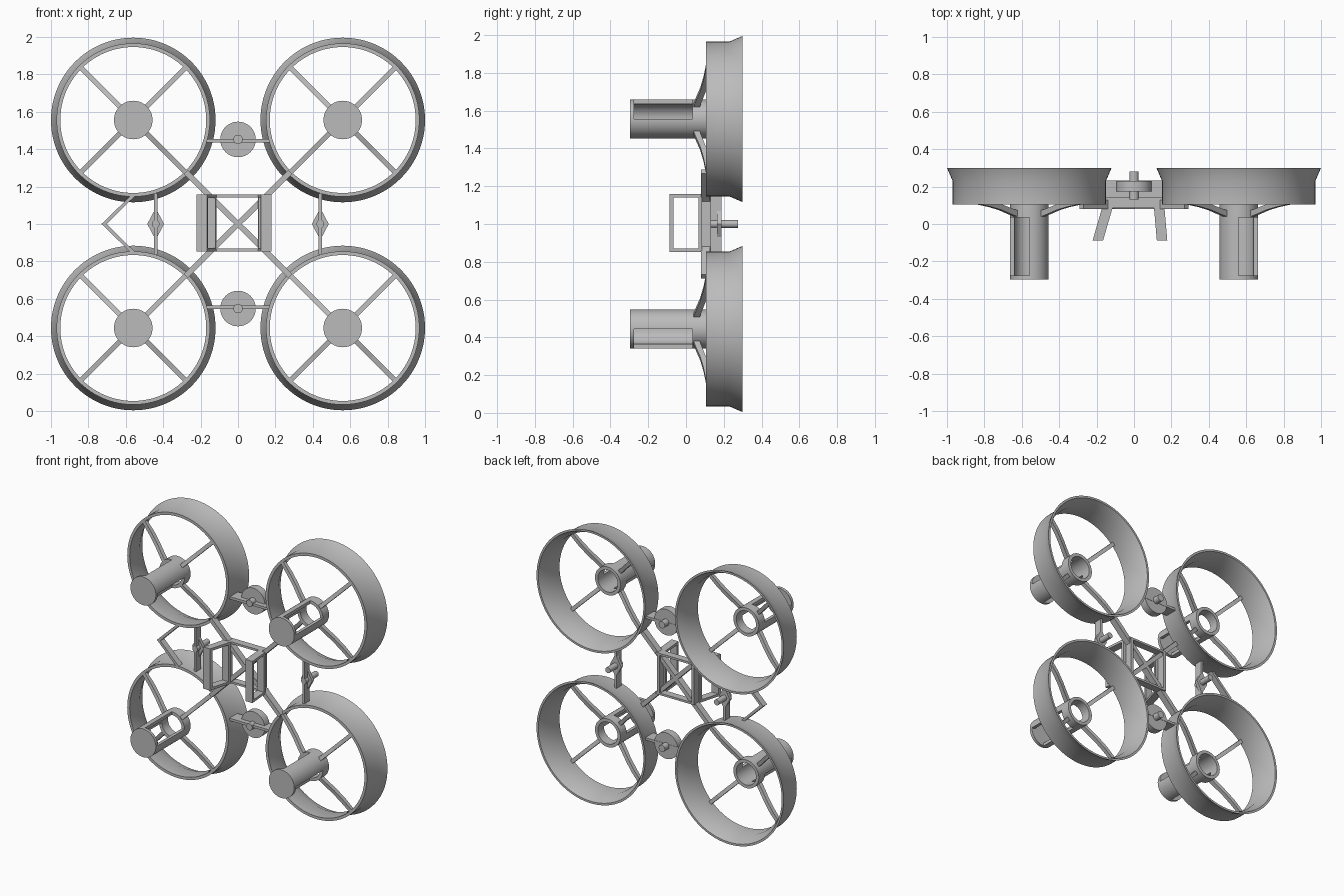
import bpy, bmesh
from math import sin, cos, pi, tau, radians
from mathutils import Vector

cube = bpy.data.objects.get("Cube")
if cube:
    bpy.data.objects.remove(cube)

grey = bpy.data.materials.new("light grey plastic")
grey.use_nodes = True
colour = (0.5, 0.5, 0.5, 1)
grey.diffuse_color = colour
grey.node_tree.nodes["Principled BSDF"].inputs["Base Color"].default_value = colour


def finish(name, bm, smooth=False):
    bmesh.ops.recalc_face_normals(bm, faces=bm.faces)
    mesh = bpy.data.meshes.new(name)
    bm.to_mesh(mesh)
    bm.free()
    mesh.materials.append(grey)
    obj = bpy.data.objects.new(name, mesh)
    bpy.context.collection.objects.link(obj)
    if smooth:
        bpy.ops.object.select_all(action='DESELECT')
        obj.select_set(True)
        bpy.context.view_layer.objects.active = obj
        bpy.ops.object.shade_smooth_by_angle(angle=radians(30))
    return obj


def prism(name, points, lo, hi, place, smooth=False):
    """Extrude a 2D outline between lo and hi; place maps (u, v, w) to space."""
    bm = bmesh.new()
    ends = [[bm.verts.new(place(u, v, w)) for u, v in points] for w in (lo, hi)]
    n = len(points)
    for ring in ends:
        bm.faces.new(ring)
    for i in range(n):
        j = (i + 1) % n
        bm.faces.new((ends[0][i], ends[0][j], ends[1][j], ends[1][i]))
    return finish(name, bm, smooth)


def along_y(u, v, w):
    return Vector((u, w, v))


def along_z(u, v, w):
    return Vector((u, v, w))


def box(name, x0, x1, y0, y1, z0, z1):
    return prism(name, [(x0, z0), (x1, z0), (x1, z1), (x0, z1)], y0, y1, along_y)


def disc(name, cx, cz, r, y0, y1, sides=48):
    pts = [(cx + r * cos(tau * i / sides), cz + r * sin(tau * i / sides)) for i in range(sides)]
    return prism(name, pts, y0, y1, along_y, True)


def lathe(name, profile, cx, cz, start=0, sweep=tau, sides=96):
    """Turn a closed (radius, y) profile around a y-directed axis."""
    bm = bmesh.new()
    full = sweep > tau - 0.01
    rings = []
    for i in range(sides if full else sides + 1):
        a = start + sweep * i / sides
        rings.append([bm.verts.new((cx + r * cos(a), y, cz + r * sin(a))) for r, y in profile])
    m = len(profile)
    for i in range(sides):
        a, b = rings[i], rings[(i + 1) % len(rings)]
        for k in range(m):
            j = (k + 1) % m
            bm.faces.new((a[k], a[j], b[j], b[k]))
    if not full:
        bm.faces.new(rings[0])
        bm.faces.new(rings[-1])
    return finish(name, bm, True)


def tube(r0, r1, y0, y1):
    return [(r0, y0), (r1, y0), (r1, y1), (r0, y1)]


DX, DZ, MID = 0.56, 0.556, 1.0
DUCT = [(0.39, 0.105), (0.41, 0.105), (0.41, 0.23), (0.44, 0.30), (0.425, 0.30), (0.39, 0.22)]
SPOKE = [(0.09, 0.036), (0.15, 0.053), (0.22, 0.075), (0.30, 0.092), (0.395, 0.106),
         (0.395, 0.13), (0.30, 0.122), (0.22, 0.105), (0.15, 0.085), (0.09, 0.07)]

# Four ducted rotor units
for sx, side in ((1, "left"), (-1, "right")):
    for sz, level in ((1, "upper"), (-1, "lower")):
        tag = f"{level}_{side}"
        cx, cz = sx * DX, MID + sz * DZ
        lathe("duct_" + tag, DUCT, cx, cz)
        # Motor housing: closed front, two open quarters, rear collar
        disc("motor_cap_" + tag, cx, cz, 0.103, -0.297, -0.275, 64)
        lathe("motor_collar_" + tag, tube(0.08, 0.103, 0.035, 0.105), cx, cz, sides=64)
        first = pi / 2 if sx * sz > 0 else 0
        for k in range(2):
            lathe(f"motor_wall_{k}_{tag}", tube(0.08, 0.103, -0.275, 0.035),
                  cx, cz, first + k * pi, pi / 2, 16)
        # Curved spokes from the collar to the duct
        for k in range(4):
            a = pi / 4 + k * pi / 2
            d, n = Vector((cos(a), 0, sin(a))), Vector((-sin(a), 0, cos(a)))
            c = Vector((cx, 0, cz))
            prism(f"spoke_{k}_{tag}", SPOKE, -0.0135, 0.0135,
                  lambda u, v, w: c + d * u + n * w + Vector((0, v, 0)))

# Crossed arms joining the ducts
for s, name in ((1, "rising_arm"), (-1, "falling_arm")):
    d = Vector((DX, 0, s * DZ)).normalized()
    n = Vector((-d.z, 0, d.x))
    prism(name, [(-0.395, -0.015), (0.395, -0.015), (0.395, 0.015), (-0.395, 0.015)], 0.08, 0.127,
          lambda u, v, w: d * u + n * v + Vector((0, w, MID)))

# Central square frame
for z in (0.853, 1.143):
    box("frame_rail", -0.15, 0.15, 0.085, 0.138, z, z + 0.015)
for x in (-0.163, 0.118):
    box("frame_post", x, x + 0.022, 0.085, 0.138, 0.853, 1.158)

# Slanted open loops on the front of the frame
for back, front, tag in ((-0.143, -0.193, "right"), (0.135, 0.15, "left")):
    def bar(name, y0, y1, z0, z1):
        def mid(y):
            return back + (front - back) * (0.085 - y) / 0.172
        h = 0.028
        pts = [(mid(y0) - h, y0), (mid(y0) + h, y0), (mid(y1) + h, y1), (mid(y1) - h, y1)]
        prism(f"{name}_{tag}", pts, z0, z1, along_z)
    bar("loop_front", -0.087, -0.067, 0.853, 1.158)
    bar("loop_back", 0.065, 0.085, 0.853, 1.158)
    bar("loop_top", -0.067, 0.065, 1.14, 1.158)
    bar("loop_bottom", -0.067, 0.065, 0.853, 0.871)

# Horizontal struts with round hubs
for s, tag in ((1, "upper"), (-1, "lower")):
    z = MID + s * 0.445
    box("cross_strut_" + tag, -0.168, 0.168, 0.14, 0.232, z - 0.009, z + 0.009)
    hub = MID + s * 0.452
    disc("round_hub_" + tag, 0, hub, 0.095, 0.175, 0.23)
    disc("hub_pin_" + tag, 0, hub, 0.025, 0.13, 0.28, 24)

# Vertical struts with diamond hubs
for s, tag in ((1, "left"), (-1, "right")):
    x = s * 0.44
    box("upright_strut_" + tag, x - 0.009, x + 0.009, 0.13, 0.187, 0.836, 1.164)
    prism("diamond_hub_" + tag, [(x - 0.045, MID), (x, 0.915), (x + 0.045, MID), (x, 1.085)],
          0.163, 0.187, along_y)
    disc("diamond_pin_" + tag, x, MID, 0.021, 0.13, 0.275, 24)

# Angled strap on the right side
strap = [(-0.57, 1.155), (-0.73, MID), (-0.57, 0.845), (-0.545, 0.845), (-0.702, MID), (-0.545, 1.155)]
prism("side_strap", strap, 0.105, 0.15, along_y)
